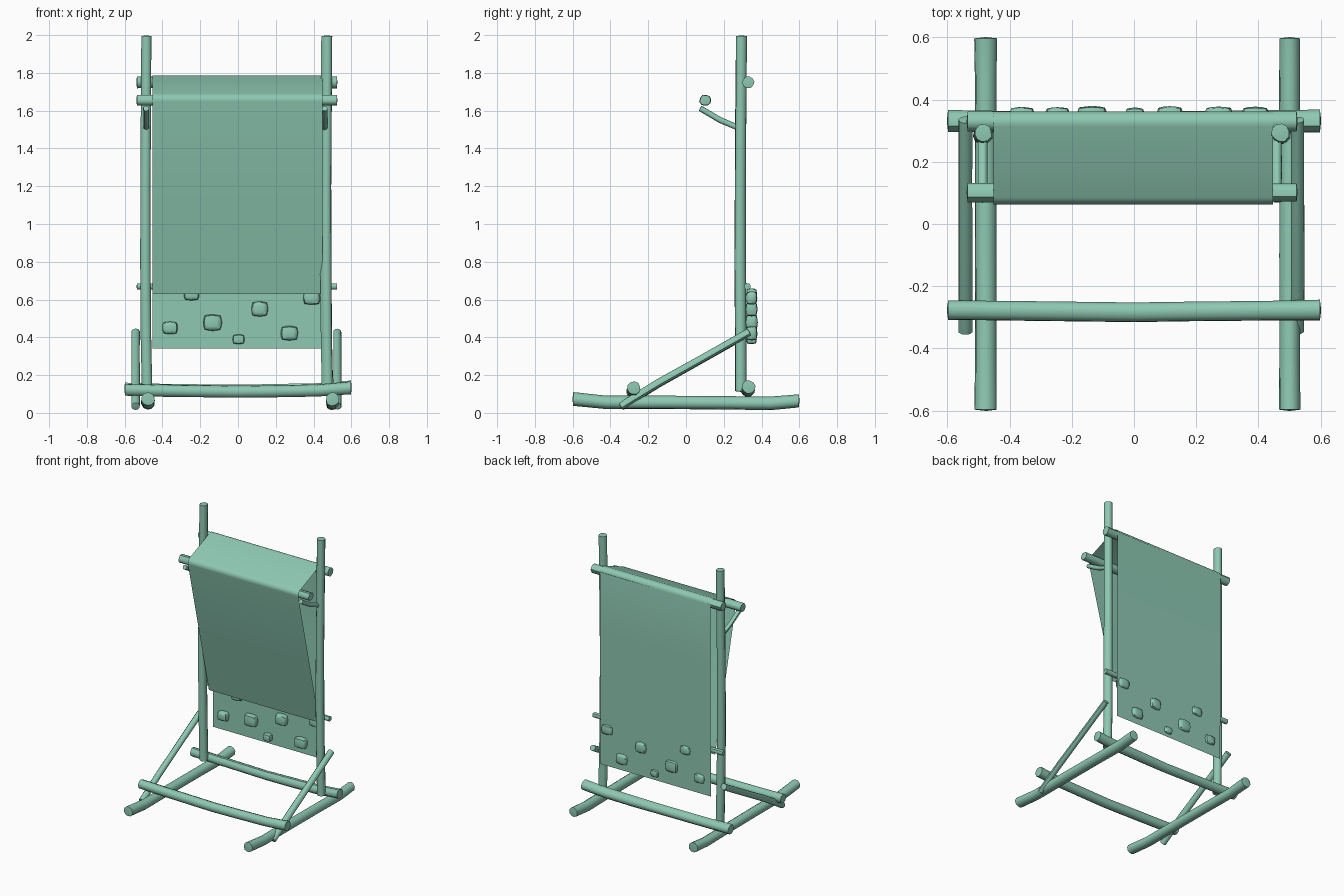
import bpy, bmesh, math, random
from mathutils import Vector

if "Cube" in bpy.data.objects:
    bpy.data.objects.remove(bpy.data.objects["Cube"])

random.seed(4)
mat = bpy.data.materials.new("sage")
mat.diffuse_color = (0.27, 0.58, 0.45, 1)
mat.use_nodes = True
mat.node_tree.nodes["Principled BSDF"].inputs["Base Color"].default_value = mat.diffuse_color


def finish(name, bm, angle=50):
    me = bpy.data.meshes.new(name)
    bm.to_mesh(me)
    bm.free()
    ob = bpy.data.objects.new(name, me)
    bpy.context.collection.objects.link(ob)
    me.materials.append(mat)
    bpy.ops.object.select_all(action='DESELECT')
    ob.select_set(True)
    bpy.context.view_layer.objects.active = ob
    bpy.ops.object.shade_smooth_by_angle(angle=math.radians(angle))
    return ob


def log(name, pts, r, sides=10, offset=(0, 0, 0)):
    """Slightly uneven wooden pole swept through a few points."""
    pts = [Vector(p) + Vector(offset) for p in pts]
    axis = (pts[-1] - pts[0]).normalized()
    u = axis.orthogonal().normalized()
    v = axis.cross(u)
    shape = [random.uniform(0.93, 1.07) for _ in range(sides)]
    bm = bmesh.new()
    rings = []
    for i, p in enumerate(pts):
        k = r * random.uniform(0.95, 1.04)
        ring = []
        for j in range(sides):
            a = 2 * math.pi * j / sides
            ring.append(bm.verts.new(p + (u * math.cos(a) + v * math.sin(a)) * k * shape[j]))
        rings.append(ring)
    for a, b in zip(rings, rings[1:]):
        for j in range(sides):
            n = (j + 1) % sides
            bm.faces.new((a[j], a[n], b[n], b[j]))
    # caps, slightly domed
    for ring, p, d in ((rings[0][::-1], pts[0], -axis), (rings[-1], pts[-1], axis)):
        c = bm.verts.new(p + d * r * 0.12)
        for j in range(sides):
            bm.faces.new((ring[j], ring[(j + 1) % sides], c))
    return finish(name, bm)


# paired poles: left and right copies at their own x
skid = [(0, -.597, .073), (0, -.42, .055), (0, -.1, .055), (0, .2, .053), (0, .45, .05), (0, .597, .063)]
post = [(0.006, .29, .115), (0, .289, .4), (-.003, .286, .8), (-.003, .287, 1.2), (0, .29, 1.6), (0.002, .293, 1.995)]
brace = [(0, -.345, .035), (0, -.15, .155), (0, .1, .295), (0, .335, .428)]
prop = [(0, .275, 1.51), (0, .18, 1.55), (0, .075, 1.612)]
for side, xs in (("left", (-.475, -.487, -.542, -.486)), ("right", (.5, .469, .526, .46))):
    log(side + "_skid", skid, .036, offset=(xs[0], 0, 0))
    log(side + "_post", post, .029, offset=(xs[1], 0, 0))
    log(side + "_brace", brace, .022, offset=(xs[2], 0, 0))
    log(side + "_top_prop", prop, .016, offset=(xs[3], 0, 0))

# cross bars
bar = [(-.598, .002, 0), (-.4, 0, -.005), (0, -.005, -.01), (.2, -.002, -.008), (.42, 0, -.004), (.598, .002, .01)]
log("front_cross_bar", bar, .034, offset=(0, -.28, .122))
log("back_cross_bar", bar, .034, offset=(0, .33, .128))
short = [(-.535, 0, 0), (-.2, 0, 0), (.2, 0, 0), (.523, 0, 0)]
log("top_back_bar", short, .03, offset=(0, .33, 1.75))
log("top_front_bar", short, .03, offset=(0, .102, 1.655))
log("lower_thin_bar", short, .017, offset=(0, .325, .67))


# cloth: thin sheet draped over the two top bars
def arc(cy, cz, r, a0, a1, n=6):
    return [(cy + r * math.cos(math.radians(a0 + (a1 - a0) * i / n)),
             cz + r * math.sin(math.radians(a0 + (a1 - a0) * i / n))) for i in range(n + 1)]


profile = ([(.356, .34), (.358, .8), (.361, 1.3)] + arc(.327, 1.75, .035, 0, 112)
           + arc(.1, 1.655, .037, 112, 193) + [(.19, 1.12), (.307, .63)])
bm = bmesh.new()
rows = [[bm.verts.new((x, y, z)) for x in (-.452, 0, .447)] for y, z in profile]
for a, b in zip(rows, rows[1:]):
    for j in range(2):
        bm.faces.new((a[j + 1], a[j], b[j], b[j + 1]))
finish("hanging_cloth", bm)

# rounded weight stones set in the lower back panel: x, z, width, height
stones = [(-.36, .45, .08, .065), (-.135, .478, .097, .085), (.003, .39, .062, .05),
          (.115, .55, .086, .078), (.272, .422, .09, .075), (.39, .608, .088, .07),
          (-.246, .627, .08, .062)]
for i, (x, z, w, h) in enumerate(stones):
    bm = bmesh.new()
    bmesh.ops.create_cube(bm, size=1)
    bmesh.ops.subdivide_edges(bm, edges=bm.edges[:], cuts=3, use_grid_fill=True)
    for v in bm.verts:
        # blend cube towards sphere for a soft pebble
        c = v.co * 0.45 + v.co.normalized() * 0.5 * 0.55
        c *= random.uniform(.98, 1.02)
        v.co = Vector((x + c.x * w * 1.02, .347 + c.y * (.04 + .3 * h), z + c.z * h * 1.02))
    finish(f"stone_{i + 1}", bm, 60)
